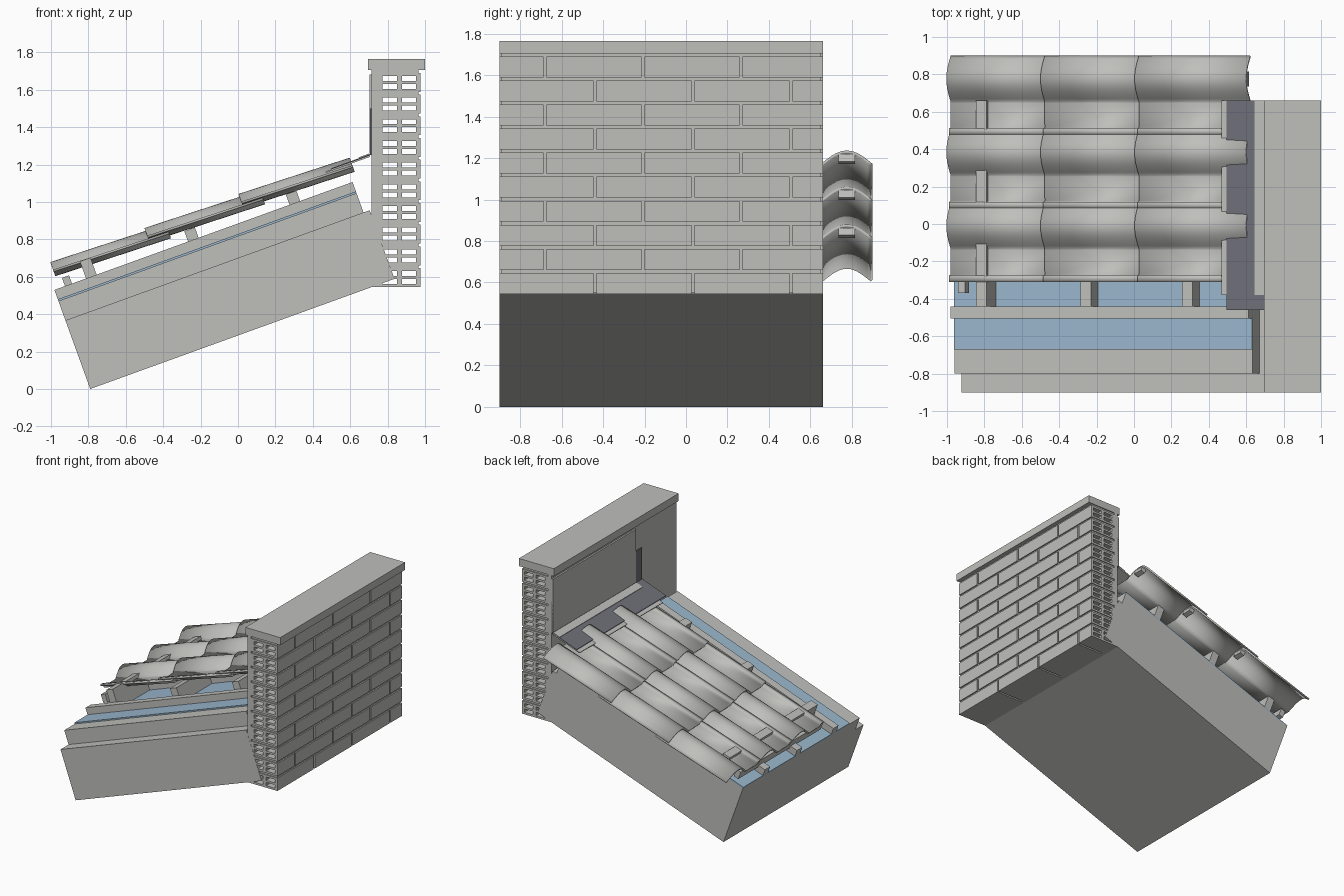
import bpy, math
from mathutils import Matrix

cube = bpy.data.objects.get("Cube")
if cube:
    bpy.data.objects.remove(cube, do_unlink=True)

SLOPE = math.radians(19.9)
ROOF = Matrix.Translation((-0.79, 0, 0)) @ Matrix.Rotation(-SLOPE, 4, 'Y')
FRONT, BACK = -0.9, 0.66


def material(name, rgb):
    m = bpy.data.materials.new(name)
    m.use_nodes = True
    m.diffuse_color = (*rgb, 1)
    m.node_tree.nodes["Principled BSDF"].inputs["Base Color"].default_value = (*rgb, 1)
    return m


GREY = material("light_grey", (0.52, 0.52, 0.50))
BLUE = material("membrane_blue", (0.32, 0.47, 0.61))
DARK = material("flashing_dark", (0.16, 0.16, 0.19))


def make(name, verts, faces, mat, matrix=None):
    mesh = bpy.data.meshes.new(name)
    mesh.from_pydata(verts, [], faces)
    mesh.materials.append(mat)
    ob = bpy.data.objects.new(name, mesh)
    bpy.context.collection.objects.link(ob)
    if matrix:
        ob.matrix_world = matrix
    return ob


def boxes(name, spans, mat=GREY, matrix=None):
    """One object from boxes, each given as (x range, y range, z range)."""
    verts, faces = [], []
    for xs, ys, zs in spans:
        n = len(verts)
        verts += [(x, y, z) for x in xs for y in ys for z in zs]
        quads = [(0, 1, 3, 2), (4, 6, 7, 5), (0, 4, 5, 1),
                 (2, 3, 7, 6), (0, 2, 6, 4), (1, 5, 7, 3)]
        faces += [tuple(n + i for i in q) for q in quads]
    return make(name, verts, faces, mat, matrix)


# Sloping roof layers: local x runs up the slope, local z is thickness
def layer(name, s, y0, t, mat=GREY, y1=BACK):
    return boxes(name, [(s, (y0, y1), t)], mat, ROOF)


layer("roof_slab", (0, 1.73), FRONT - 0.001, (0, 0.36))
layer("screed_layer", (0, 1.73), FRONT - 0.001, (0.36, 0.39))
layer("insulation", (0, 1.695), -0.8, (0.39, 0.5))
layer("membrane", (0, 1.695), -0.67, (0.5, 0.51), BLUE)

# Strips up the slope, then battens across them
for y in (-0.505, -0.05, 0.35):
    layer("counter_batten", (0, 1.695), y, (0.51, 0.563), y1=y + 0.065)
for s, top in ((0.21, 0.66), (0.79, 0.622), (1.367, 0.622)):
    layer("batten", (s - 0.03, s + 0.03), -0.44, (0.51, top))
layer("eave_batten", (0.06, 0.1), -0.37, (0.545, 0.61))

# Interlocking tiles: lipped flat pan followed by a rounded cover
PITCH, LENGTH = 0.393, 0.65
profile = [(0, 0.024), (0.03, 0.024), (0.035, 0), (0.17, 0)]
profile += [(0.18 + 0.24 * k / 14, 0.067 * math.sin(math.pi * k / 14)) for k in range(15)]
hooks = []
for col in range(3):
    for row in range(3):
        s0 = 0.03 + 0.535 * row
        s1 = min(s0 + LENGTH, 1.725)
        y0 = -0.31 + PITCH * col
        verts = [(s, y0 + dy, t + dz)
                 for s, t in ((s0, 0.637), (s1, 0.617)) for dy, dz in profile]
        n = len(profile)
        faces = [(i, n + i, n + i + 1, i + 1) for i in range(n - 1)]
        tile = make("roof_tile", verts, faces, GREY, ROOF)
        for p in tile.data.polygons:
            p.flip()
        solid = tile.modifiers.new("thickness", 'SOLIDIFY')
        solid.thickness = 0.013
        solid.offset = 0
        bpy.ops.object.select_all(action='DESELECT')
        tile.select_set(True)
        bpy.context.view_layer.objects.active = tile
        bpy.ops.object.shade_smooth_by_angle(angle=math.radians(35))
        hooks.append(((s1 - 0.04, s1), (y0 + 0.26, y0 + 0.34), (0.635, 0.672)))
boxes("tile_hooks", hooks, GREY, ROOF)

# Flashing from the tiles up the wall
layer("flashing_base", (1.578, 1.828), -0.38, (0.658, 0.665))
layer("flashing_sheet", (1.61, 1.832), -0.46, (0.665, 0.671), DARK)
layer("flashing_cover_strip", (1.77, 1.83), -0.38, (0.671, 0.676))
boxes("flashing_upstand", [((0.707, 0.715), (-0.46, BACK), (1.25, 1.5))], DARK)
boxes("upstand_panel", [((0.702, 0.715), (-0.38, BACK), (1.26, 1.68))])

# Parapet of hollow bricks with recessed mortar
BASE, COURSE, JOINT = 0.545, 0.116, 0.015
webs = ((0.745, 0.772), (0.85, 0.877), (0.952, 0.975))
bricks, beds = [], []
for c in range(10):
    z0 = BASE + c * COURSE
    z1 = z0 + COURSE - JOINT
    first = -0.44 if c % 2 == 0 else -0.68
    joints = [first + 0.473 * k for k in range(3)]
    starts = [FRONT] + [j + 0.007 for j in joints]
    ends = [j - 0.007 for j in joints] + [BACK]
    for ys in zip(starts, ends):
        bricks += [(web, ys, (z0, z1)) for web in webs]
        for a, b in zip(webs, webs[1:]):
            for z in (z0, (z0 + z1) / 2 - 0.008, z1 - 0.016):
                bricks.append(((a[1], b[0]), ys, (z, z + 0.016)))
    beds.append(((0.745, 0.965), (FRONT + 0.008, BACK - 0.008), (z1, z1 + JOINT)))
boxes("hollow_bricks", bricks)
boxes("mortar_beds", beds)
boxes("mortar_joints", [((0.954, 0.965), (FRONT + 0.008, BACK - 0.008), (BASE + 0.004, 1.7))])
boxes("wall_plaster", [((0.715, 0.745), (FRONT, BACK), (BASE, 1.705))])
boxes("parapet_cap", [((0.695, 1.0), (FRONT, BACK), (1.705, 1.765))])
